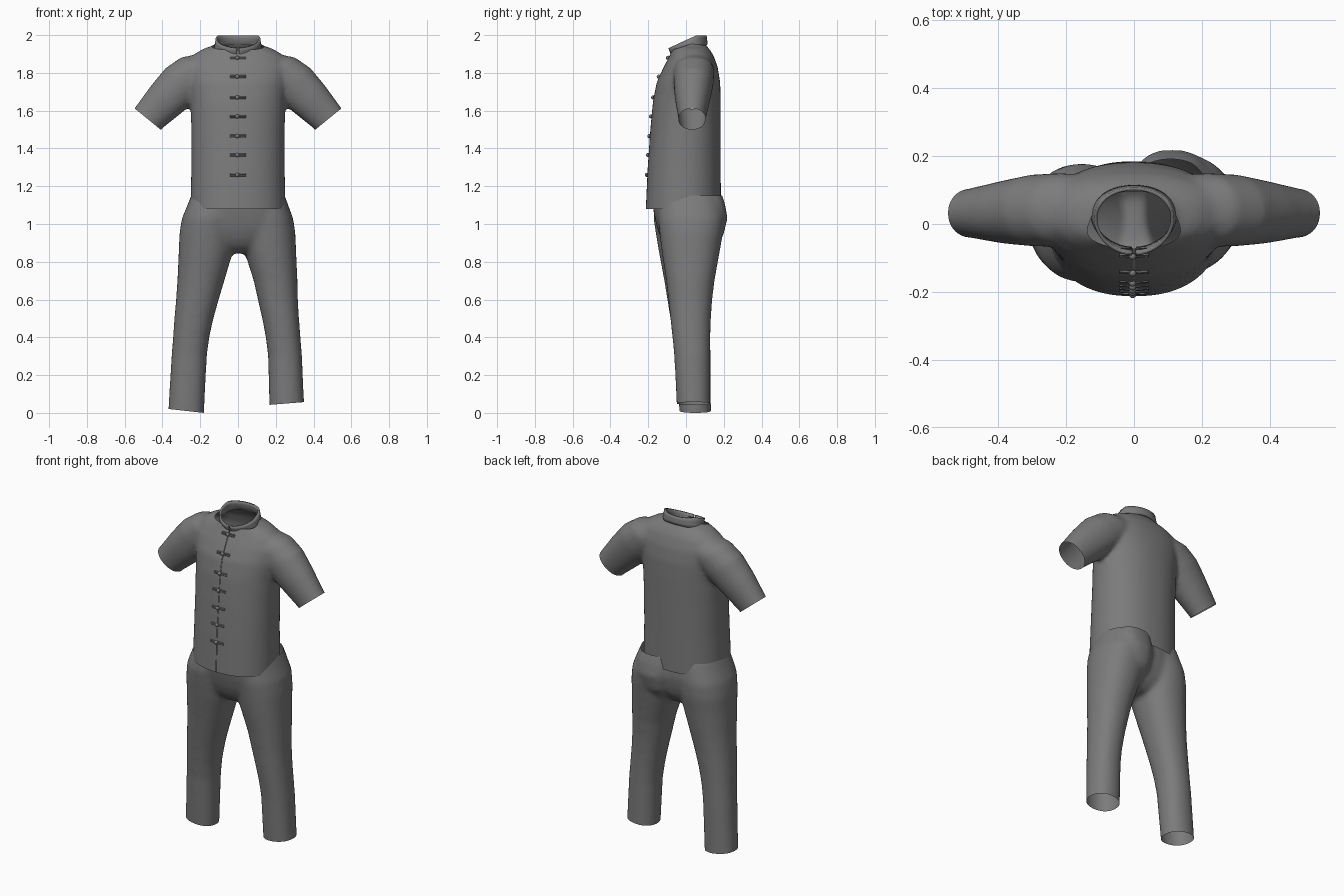
import bpy, bmesh, math
from mathutils import Vector

if "Cube" in bpy.data.objects:
    bpy.data.objects.remove(bpy.data.objects["Cube"])

X, Y, Z = Vector((1, 0, 0)), Vector((0, 1, 0)), Vector((0, 0, 1))
from mathutils.bvhtree import BVHTree

# Dark grey cloth
cloth = bpy.data.materials.new("dark_cloth")
cloth.diffuse_color = (0.2, 0.2, 0.2, 1)
cloth.use_nodes = True
cloth.node_tree.nodes["Principled BSDF"].inputs["Base Color"].default_value = cloth.diffuse_color


def ring(c, u, v, a, b, power=2.0, n=48):
    """Superellipse of points around c in the plane u, v."""
    pts = []
    for i in range(n):
        t = 2 * math.pi * i / n
        ct, st = math.cos(t), math.sin(t)
        pts.append(Vector(c) + u * math.copysign(abs(ct) ** (2 / power), ct) * a
                   + v * math.copysign(abs(st) ** (2 / power), st) * b)
    return pts


def flat_ring(z, x0, x1, y0, y1, power=2.2):
    return ring(((x0 + x1) / 2, (y0 + y1) / 2, z), X, Y, (x1 - x0) / 2, (y1 - y0) / 2, power)


def loft(bm, rings):
    """Closed, capped tube through the rings."""
    loops = [[bm.verts.new(p) for p in r] for r in rings]
    n = len(loops[0])
    for a, b in zip(loops, loops[1:]):
        for i in range(n):
            bm.faces.new((a[i], a[(i + 1) % n], b[(i + 1) % n], b[i]))
    bm.faces.new(loops[0])
    bm.faces.new(loops[-1])


def finish(me):
    me.materials.clear()
    me.materials.append(cloth)
    me.shade_smooth()


def make_object(name, bm):
    me = bpy.data.meshes.new(name)
    bm.to_mesh(me)
    bm.free()
    ob = bpy.data.objects.new(name, me)
    bpy.context.collection.objects.link(ob)
    finish(me)
    return ob


def bake(ob):
    dg = bpy.context.evaluated_depsgraph_get()
    me = bpy.data.meshes.new_from_object(ob.evaluated_get(dg))
    ob.modifiers.clear()
    ob.data = me
    finish(me)


def fuse(ob, voxel=0.012, smooth=8):
    """Melt overlapping tubes into one cloth surface."""
    m = ob.modifiers.new("fuse", 'REMESH')
    m.mode, m.voxel_size = 'VOXEL', voxel
    s = ob.modifiers.new("relax", 'SMOOTH')
    s.factor, s.iterations = 0.5, smooth
    bake(ob)


def trim(bm, point, normal, where=lambda p: True, clear=True):
    """Cut open along a plane, only for the faces picked by where."""
    faces = [f for f in bm.faces if where(f.calc_center_median())]
    geom = set(faces)
    for f in faces:
        geom.update(f.edges)
        geom.update(f.verts)
    bmesh.ops.bisect_plane(bm, geom=list(geom), dist=1e-5, plane_co=point,
                           plane_no=normal, clear_outer=clear)


# Jacket: torso and short sleeves
bm = bmesh.new()
torso = [(1.00, .252, -.216, .185), (1.08, .252, -.213, .185), (1.30, .247, -.203, .184),
         (1.50, .247, -.189, .184), (1.65, .252, -.175, .184), (1.75, .265, -.155, .181),
         (1.83, .275, -.119, .168), (1.89, .245, -.087, .147), (1.925, .190, -.070, .125),
         (1.948, .125, -.064, .104), (1.97, .108, -.060, .096), (2.05, .104, -.058, .094)]
loft(bm, [flat_ring(z, -w, w, f, b, 2.25) for z, w, f, b in torso])
sleeve = [(.13, 1.83, .042, .108, .10), (.21, 1.808, .042, .118, .108), (.29, 1.748, .04, .122, .106),
          (.375, 1.664, .035, .110, .093), (.4775, 1.557, .032, .090, .072), (.54, 1.478, .03, .088, .07)]
for s in (1, -1):
    across = Vector((.775 * s, 0, .63))
    loft(bm, [ring((s * x, y, z), across, Y, a, b, 2.1) for x, z, y, a, b in sleeve])
bmesh.ops.recalc_face_normals(bm, faces=bm.faces)
jacket = make_object("jacket", bm)
fuse(jacket)

# Jacket openings: hem, neck, cuffs and front slit
bm = bmesh.new()
bm.from_mesh(jacket.data)
trim(bm, (0, 0, 1.08), (0, 0, -1))
trim(bm, (0, -.07, 1.922), (0, -.32, 1), lambda p: p.z > 1.85 and abs(p.x) < .2)
for s in (1, -1):
    trim(bm, (s * .4775, 0, 1.555), (s * .63, 0, -.775), lambda p: p.x * s > .3)
for s in (1, -1):
    trim(bm, (s * .0012, 0, 0), (1, 0, 0), lambda p: p.y < -.03 and abs(p.x) < .05, clear=False)
slit = [f for f in bm.faces if abs(f.calc_center_median().x) < .0011 and f.calc_center_median().y < -.04]
bmesh.ops.delete(bm, geom=slit, context='FACES')
bm.to_mesh(jacket.data)
finish(jacket.data)
tree = BVHTree.FromBMesh(bm)
bm.free()

# Standing collar, open at the front
bm = bmesh.new()
rows, n = [], 40
for k in range(4):
    h = k / 3
    row = []
    for i in range(n + 1):
        t = math.radians(-87 + 354 * i / n)
        back = (math.sin(t) + 1) / 2
        x = (.130 - .010 * h) * math.cos(t) * (.86 + .16 * back)
        y = (-.072 - .016 * h) * (1 - back) + (.110 - .006 * h) * back
        low = 1.885 + .065 * back
        high = 1.932 + .066 * min(1, back * 1.35)
        row.append(bm.verts.new((x, y, low + (high - low) * h)))
    rows.append(row)
for a, b in zip(rows, rows[1:]):
    for i in range(n):
        bm.faces.new((a[i], a[i + 1], b[i + 1], b[i]))
collar = make_object("collar", bm)
m = collar.modifiers.new("thickness", 'SOLIDIFY')
m.thickness, m.offset = 0.010, 0
bake(collar)

# Trousers: hips, fuller right seat and two slightly different legs
bm = bmesh.new()
hips = [(.845, .05, -.06, .08), (.88, .13, -.105, .12), (.92, .21, -.130, .145), (.97, .265, -.150, .160),
        (1.03, .282, -.165, .170), (1.10, .258, -.178, .168), (1.19, .235, -.165, .150)]
loft(bm, [flat_ring(z, -w, w, f, b, 2.3) for z, w, f, b in hips])
seat = [(.86, .06, .17, .05, .14), (.94, .015, .20, .03, .198), (1.03, .005, .22, .03, .220),
        (1.10, .005, .22, .03, .208), (1.17, .01, .20, .03, .186)]
loft(bm, [flat_ring(*r, 2.5) for r in seat])
right = [(1.17, .03, .240, -.14, .165), (1.10, .01, .266, -.145, .190), (1.03, .005, .292, -.148, .205),
         (.95, .01, .304, -.140, .196), (.85, .035, .308, -.128, .178), (.70, .083, .315, -.105, .151),
         (.60, .105, .317, -.093, .139), (.50, .128, .323, -.083, .132), (.40, .147, .331, -.072, .129),
         (.30, .159, .339, -.062, .128), (-.04, .168, .354, -.045, .128)]
left = [(1.17, .03, .240, -.14, .145), (1.10, .01, .268, -.165, .164), (1.03, .005, .297, -.172, .178),
        (.95, .01, .310, -.160, .176), (.85, .028, .314, -.143, .162), (.70, .072, .321, -.115, .145),
        (.60, .102, .328, -.099, .136), (.50, .130, .337, -.083, .131), (.40, .152, .344, -.068, .129),
        (.30, .165, .352, -.055, .130), (-.06, .183, .374, -.030, .133)]
loft(bm, [flat_ring(*r) for r in right])
loft(bm, [flat_ring(z, -o, -i, f, b) for z, i, o, f, b in left])
bmesh.ops.recalc_face_normals(bm, faces=bm.faces)
trousers = make_object("trousers", bm)
fuse(trousers, smooth=14)

# Trouser openings: waist and hems
bm = bmesh.new()
bm.from_mesh(trousers.data)
trim(bm, (0, 0, 1.15), (0, 0, 1))
trim(bm, (.26, 0, .05), (.08, 0, -1), lambda p: p.z < .3 and p.x > 0)
trim(bm, (-.28, 0, .011), (-.11, 0, -1), lambda p: p.z < .3 and p.x < 0)
bm.to_mesh(trousers.data)
bm.free()
finish(trousers.data)

# Knotted frog fastenings down the front
bm = bmesh.new()
for z in (1.88, 1.78, 1.67, 1.57, 1.465, 1.365, 1.26):
    hit = tree.ray_cast(Vector((.012, -1, z)), Y)[0]
    y = hit.y if hit else -.1
    knot = bmesh.ops.create_uvsphere(bm, u_segments=12, v_segments=8, radius=.011)['verts']
    bmesh.ops.translate(bm, verts=knot, vec=(-.004, y - .003, z))
    for s in (1, -1):
        for dz in (-.004, .004):
            path = []
            for x in (.005, .018, .031, .043):
                p = tree.ray_cast(Vector((s * x, -1, z + dz)), Y)[0]
                path.append(p if p else Vector((s * x, y, z + dz)))
            loft(bm, [ring(p, Y, Z, .004, .004, n=8) for p in path])
bmesh.ops.recalc_face_normals(bm, faces=bm.faces)
make_object("frog_fastenings", bm)
